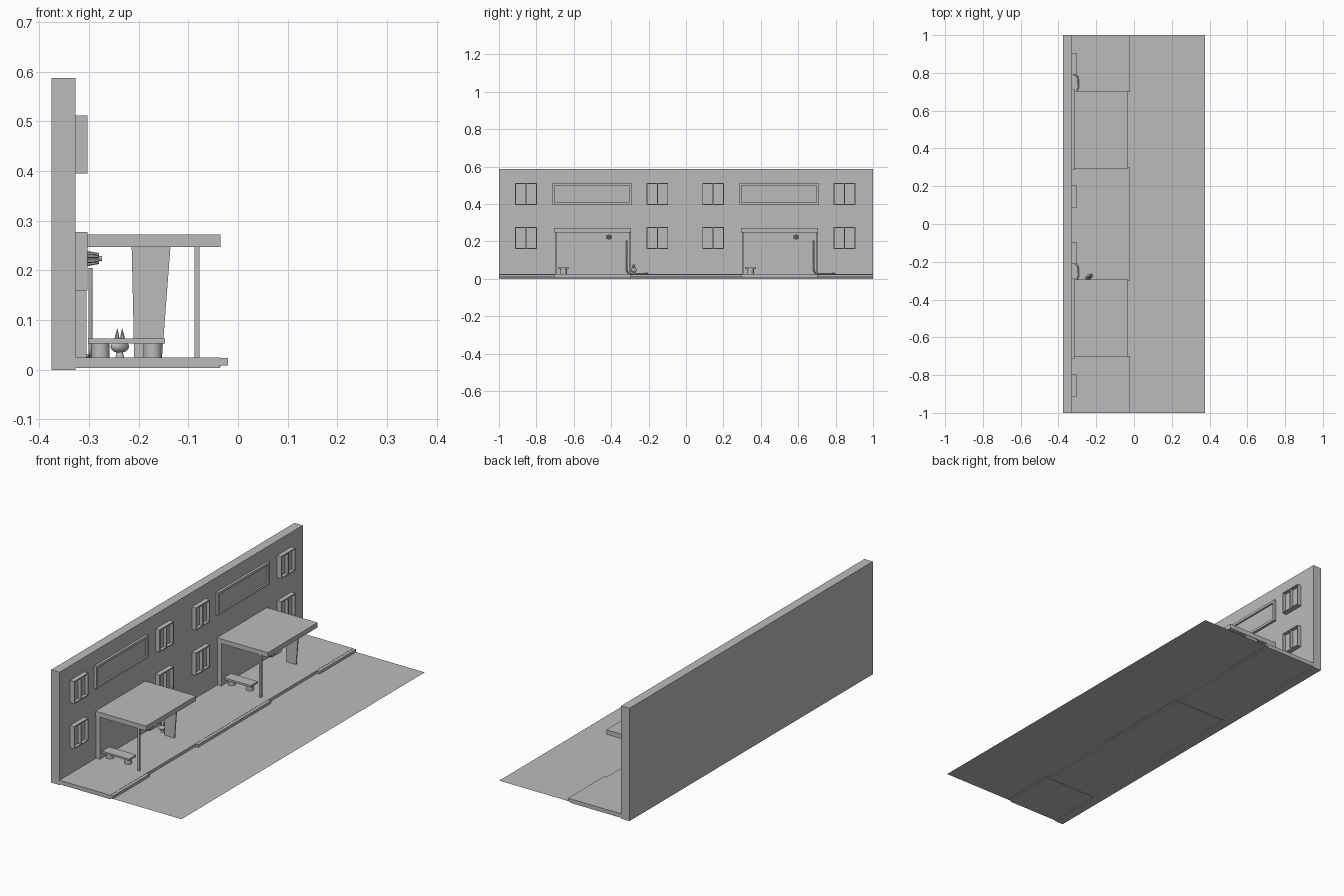
import bpy, bmesh, math
from mathutils import Vector, Matrix

if "Cube" in bpy.data.objects:
    bpy.data.objects.remove(bpy.data.objects["Cube"])

grey = bpy.data.materials.new("plain_grey")
grey.diffuse_color = (0.5, 0.5, 0.5, 1)
grey.use_nodes = True
grey.node_tree.nodes["Principled BSDF"].inputs["Base Color"].default_value = grey.diffuse_color


def finish(name, bm):
    bmesh.ops.recalc_face_normals(bm, faces=bm.faces)
    me = bpy.data.meshes.new(name)
    bm.to_mesh(me)
    bm.free()
    me.materials.append(grey)
    ob = bpy.data.objects.new(name, me)
    bpy.context.collection.objects.link(ob)
    return ob


def add_box(bm, x, y, z):
    c = [(a + b) / 2 for a, b in (x, y, z)]
    s = [b - a for a, b in (x, y, z)]
    bmesh.ops.create_cube(bm, size=1, matrix=Matrix.Translation(c) @ Matrix.Diagonal((*s, 1)))


def box(name, x, y, z):
    bm = bmesh.new()
    add_box(bm, x, y, z)
    return finish(name, bm)


def add_cone(bm, a, b, r1, r2, n):
    a, b = Vector(a), Vector(b)
    rot = (b - a).to_track_quat('Z', 'Y').to_matrix().to_4x4()
    bmesh.ops.create_cone(bm, cap_ends=True, segments=n, radius1=r1, radius2=r2,
                          depth=(b - a).length, matrix=Matrix.Translation((a + b) / 2) @ rot)


def smooth(ob):
    bpy.ops.object.select_all(action='DESELECT')
    bpy.context.view_layer.objects.active = ob
    ob.select_set(True)
    bpy.ops.object.shade_smooth_by_angle(angle=math.radians(35))


WALL = -0.327


def window(name, y, z, front, bar, glass, mullion):
    # frame bars, optional centre bar and recessed pane
    bm = bmesh.new()
    d = (WALL, front)
    add_box(bm, d, y, (z[0], z[0] + bar))
    add_box(bm, d, y, (z[1] - bar, z[1]))
    inner = (z[0] + bar, z[1] - bar)
    add_box(bm, d, (y[0], y[0] + bar), inner)
    add_box(bm, d, (y[1] - bar, y[1]), inner)
    if mullion:
        m = sum(y) / 2
        add_box(bm, d, (m - 0.003, m + 0.003), inner)
    finish(name + "_frame", bm)
    box(name + "_pane", (WALL, glass), (y[0] + bar, y[1] - bar), inner)


# Facade wall and road surface
box("facade_wall", (-0.375, WALL), (-1, 1), (0, 0.587))
bm = bmesh.new()
bmesh.ops.create_grid(bm, x_segments=1, y_segments=1, size=1,
                      matrix=Matrix.Translation((0.17, 0, 0.01)) @ Matrix.Diagonal((0.205, 1, 1, 1)))
finish("road", bm)

# Pavement slabs with curbs between the porches
for y in ((-1, -0.7), (-0.3, 0.3), (0.7, 1)):
    box("pavement", (WALL, -0.036), y, (0.004, 0.025))
    box("curb", (-0.036, -0.02), y, (0.009, 0.024))

# Small windows, two storeys
for yc in (-0.855, -0.153, 0.145, 0.847):
    for z in ((0.16, 0.277), (0.395, 0.512)):
        window("small_window", (yc - 0.058, yc + 0.058), z, -0.303, 0.005, -0.32, True)

for o in (0, 1):
    # Wide upper window
    window("wide_window", (o - 0.715, o - 0.288), (0.395, 0.512), -0.314, 0.013, -0.323, False)
    # Porch: floor, back panel, canopy, post
    box("porch_floor", (WALL, -0.035), (o - 0.7, o - 0.3), (0.006, 0.025))
    box("porch_back", (WALL, -0.305), (o - 0.7, o - 0.3), (0.025, 0.247))
    box("canopy", (WALL, -0.035), (o - 0.705, o - 0.295), (0.247, 0.272))
    box("post", (-0.088, -0.077), (o - 0.701, o - 0.69), (0.025, 0.247))

    # Tapered side panel
    bm = bmesh.new()
    f = bm.faces.new([bm.verts.new((x, o - 0.304, z)) for x, z in
                      ((-0.209, 0.025), (-0.153, 0.025), (-0.136, 0.247), (-0.214, 0.247))])
    ext = bmesh.ops.extrude_face_region(bm, geom=[f])
    bmesh.ops.translate(bm, vec=(0, 0.006, 0),
                        verts=[v for v in ext["geom"] if isinstance(v, bmesh.types.BMVert)])
    finish("side_panel", bm)

    # Bench
    box("bench_seat", (-0.302, -0.147), (o - 0.685, o - 0.627), (0.053, 0.063))
    for x in (-0.277, -0.172):
        bm = bmesh.new()
        add_cone(bm, (x, o - 0.656, 0.025), (x, o - 0.656, 0.053), 0.0185, 0.0185, 24)
        smooth(finish("bench_leg", bm))

    # Wall lamp: hub with a ring of tapered petals
    bm = bmesh.new()
    yl, zl = o - 0.412, 0.224
    add_cone(bm, (-0.305, yl, zl), (-0.274, yl, zl), 0.007, 0.005, 12)
    for i in range(6):
        a = math.tau * i / 6 + math.pi / 6
        cy, cz = math.cos(a), math.sin(a)
        add_cone(bm, (-0.303, yl + 0.011 * cy, zl + 0.011 * cz),
                 (-0.28, yl + 0.008 * cy, zl + 0.008 * cz), 0.004, 0.003, 6)
    finish("wall_lamp", bm)

    # Downpipe, bending along the ground and into the wall
    cu = bpy.data.curves.new("downpipe", 'CURVE')
    cu.dimensions = '3D'
    cu.bevel_depth = 0.004
    cu.bevel_resolution = 2
    cu.use_fill_caps = True
    sp = cu.splines.new('POLY')
    pts = [(-0.297, -0.316, 0.205), (-0.297, -0.316, 0.045), (-0.297, -0.311, 0.033),
           (-0.297, -0.298, 0.028), (-0.295, -0.24, 0.028), (-0.298, -0.222, 0.028),
           (-0.308, -0.21, 0.028), (-0.327, -0.207, 0.028)]
    sp.points.add(len(pts) - 1)
    for p, c in zip(sp.points, pts):
        p.co = (c[0], c[1] + o, c[2], 1)
    ob = bpy.data.objects.new("downpipe", cu)
    cu.materials.append(grey)
    bpy.context.collection.objects.link(ob)

# Small pot with pointed leaves beside the first porch
bm = bmesh.new()
px, py = -0.238, -0.28
bmesh.ops.create_uvsphere(bm, u_segments=16, v_segments=10, radius=1,
                          matrix=Matrix.Translation((px, py, 0.047)) @ Matrix.Rotation(math.radians(35), 4, 'Z')
                          @ Matrix.Diagonal((0.021, 0.012, 0.013, 1)))
add_cone(bm, (px, py, 0.025), (px, py, 0.038), 0.009, 0.005, 12)
for dx in (-0.006, 0.006):
    add_cone(bm, (px + dx, py + dx * 0.6, 0.052), (px + dx * 0.8, py + dx * 0.5, 0.083), 0.008, 0.0005, 8)
smooth(finish("leafy_pot", bm))
